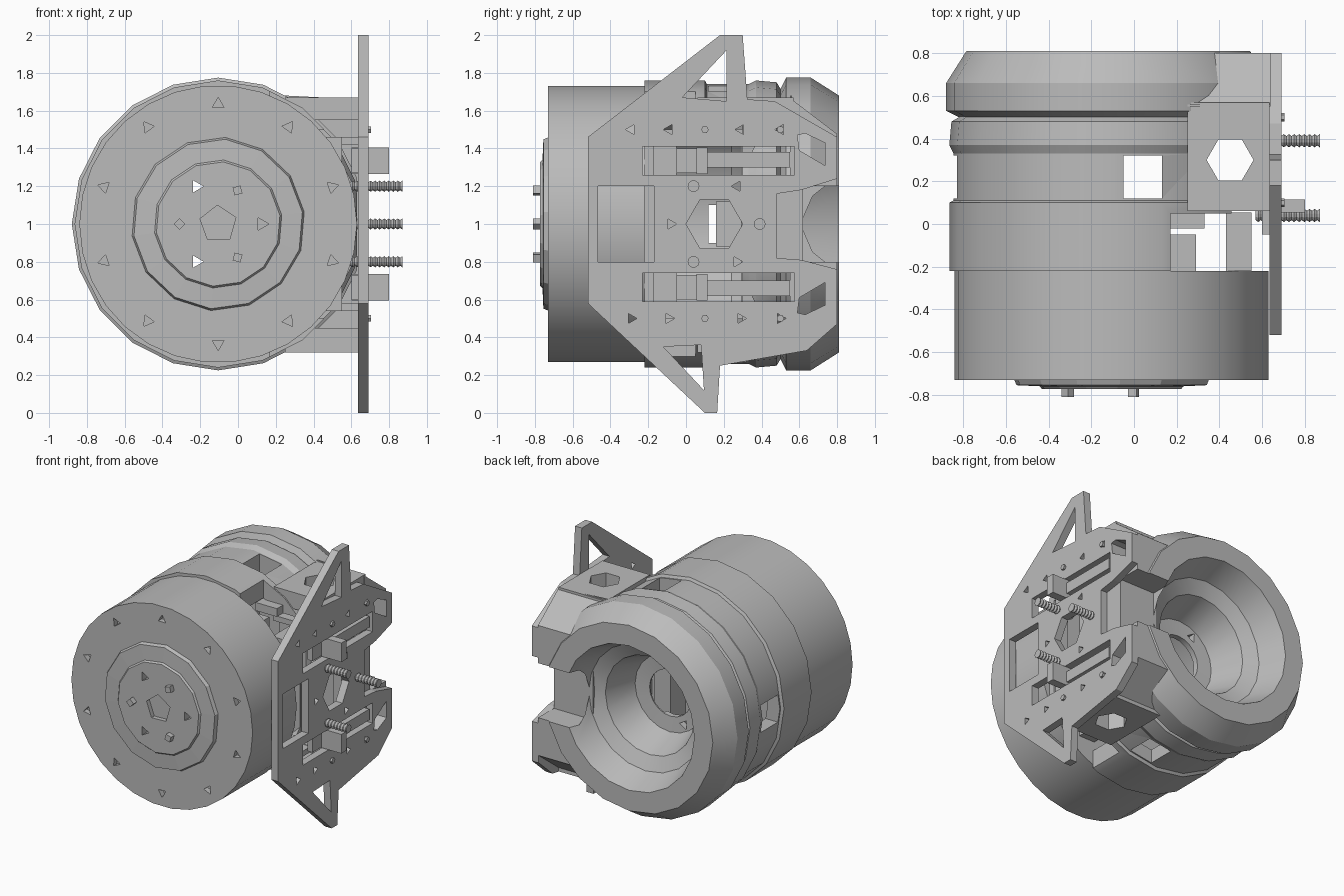
import bpy, bmesh
from math import cos, sin, pi, radians

if "Cube" in bpy.data.objects:
    bpy.data.objects.remove(bpy.data.objects["Cube"])

grey = bpy.data.materials.new("mid_grey")
grey.use_nodes = True
grey.diffuse_color = (0.5, 0.5, 0.5, 1)
grey.node_tree.nodes["Principled BSDF"].inputs["Base Color"].default_value = (0.5, 0.5, 0.5, 1)

CX, CZ = -0.105, 1.0  # drum axis


def place(axis, u, v, w):
    return {"x": (w, u, v), "y": (u, w, v), "z": (u, v, w)}[axis]


def add_prism(bm, axis, pts, lo, hi):
    """Extrude a 2D outline along an axis."""
    rings = [[bm.verts.new(place(axis, u, v, w)) for u, v in pts] for w in (lo, hi)]
    n = len(pts)
    bm.faces.new(rings[0])
    bm.faces.new(rings[1][::-1])
    for i in range(n):
        j = (i + 1) % n
        bm.faces.new((rings[0][j], rings[0][i], rings[1][i], rings[1][j]))


def rect(u0, u1, v0, v1):
    return [(u0, v0), (u1, v0), (u1, v1), (u0, v1)]


def ngon(u, v, r, n, turn=0):
    return [(u + r * cos(2 * pi * i / n + radians(turn)),
             v + r * sin(2 * pi * i / n + radians(turn))) for i in range(n)]


def polar(r, angle):
    """Point in the front plane around the drum axis."""
    return CX + r * cos(radians(angle)), CZ + r * sin(radians(angle))


def mirrored(pts):
    """Flip an outline about the mid height."""
    return [(u, 2 * CZ - v) for u, v in pts]


def finish(name, bm):
    # separate solids each get outward normals
    bmesh.ops.recalc_face_normals(bm, faces=bm.faces[:])
    me = bpy.data.meshes.new(name)
    bm.to_mesh(me)
    bm.free()
    me.materials.append(grey)
    ob = bpy.data.objects.new(name, me)
    bpy.context.collection.objects.link(ob)
    return ob


def shade(ob, angle):
    bpy.ops.object.select_all(action="DESELECT")
    ob.select_set(True)
    bpy.context.view_layer.objects.active = ob
    bpy.ops.object.shade_smooth_by_angle(angle=radians(angle))


def prisms(name, *specs):
    bm = bmesh.new()
    for s in specs:
        add_prism(bm, *s)
    return finish(name, bm)


def lathe(name, axis, u, v, profile, n, closed=False, turn=0):
    """Spin (radius, position) points about an axis; a closed profile makes a shell."""
    bm = bmesh.new()
    rings = [[bm.verts.new(place(axis, a, b, w)) for a, b in ngon(u, v, r, n, turn)]
             for r, w in profile]
    pairs = list(zip(rings, rings[1:]))
    if closed:
        pairs.append((rings[-1], rings[0]))
    else:
        bm.faces.new(rings[0])
        bm.faces.new(rings[-1])
    for a, b in pairs:
        for i in range(n):
            j = (i + 1) % n
            bm.faces.new((a[i], a[j], b[j], b[i]))
    return finish(name, bm)


def cut(ob, *specs):
    """Subtract a group of separate prisms from a part."""
    cutter = prisms("cutter", *specs)
    cutter.hide_render = True
    mod = ob.modifiers.new("cut", "BOOLEAN")
    mod.operation, mod.solver, mod.object = "DIFFERENCE", "EXACT", cutter
    deps = bpy.context.evaluated_depsgraph_get()
    new = bpy.data.meshes.new_from_object(ob.evaluated_get(deps))
    ob.modifiers.clear()
    ob.data = new
    bpy.data.objects.remove(cutter)


# Front drum with a ring of bolt holes
hub_holes = [("y", ngon(*polar(0.23, a), 0.038, 3, a), -0.9, d)
             for a, d in ((0, -0.7), (120, 0.5), (240, 0.5))]
drum = lathe("front_drum", "y", CX, CZ, [(0.735, -0.22), (0.735, -0.73)], 30)
cut(drum, *hub_holes, *[("y", ngon(*polar(0.635, a), 0.035, 3, a), -0.8, -0.69)
                        for a in range(18, 378, 36)])
shade(drum, 30)

# Raised stepped hub with a five-sided socket and three pins
hub = lathe("drum_hub", "y", CX, CZ,
            [(0.46, -0.73), (0.45, -0.755), (0.34, -0.76), (0.33, -0.772)], 14, turn=8)
cut(hub, ("y", ngon(CX, CZ, 0.1, 5, 20), -0.9, -0.74), *hub_holes)
prisms("hub_pins", *[("y", ngon(*polar(0.205, a), 0.03, 4, a), -0.81, -0.76)
                     for a in (60, 180, 300)])

# Rear housing: a grooved shell with a stepped funnel open at the back
housing = lathe("rear_housing", "y", CX, CZ,
                [(0.76, -0.22), (0.76, 0.1), (0.74, 0.11), (0.74, 0.33), (0.76, 0.37),
                 (0.75, 0.48), (0.715, 0.5), (0.775, 0.53), (0.775, 0.66), (0.68, 0.81),
                 (0.53, 0.81), (0.46, 0.62), (0.36, 0.57), (0.28, 0.34), (0.17, 0.33),
                 (0.17, 0.29), (0.6, 0.29), (0.64, 0.24), (0.64, -0.22)], 20, closed=True)
cut(housing, ("y", rect(0.17, 1, 0, 2), -0.3, 0.05))
cut(housing, ("z", rect(-0.05, 0.13, 0.12, 0.32), 0, 2))
cut(housing, ("x", rect(0.12, 0.32, 0.9, 1.1), -1, -0.5))
cut(housing, ("y", rect(0.35, 1, 0.8, 1.2), 0.61, 1))
cut(housing, ("y", rect(0.3, 1, 0.5, 1.5), 0, 0.3))
cut(housing, ("y", rect(0.63, 1, 0.1, 1.9), -0.4, 1))
cut(housing, *hub_holes)
hex_hole = ngon(0.45, 0.3, 0.11, 6)
cut(housing, ("z", hex_hole, 0, 2))
shade(housing, 25)
prisms("window_backing", ("x", rect(0.16, 0.32, 0.88, 1.12), -0.62, -0.57))

# Rear arms joining the housing ring to the plate, with sloped outer corners
arm = [(0.25, 1.4), (0.42, 1.2), (0.64, 1.2), (0.64, 1.66), (0.25, 1.68)]
slope = [(0.56, 1.66), (0.9, 1.4), (0.9, 1.8), (0.56, 1.8)]
corner = [(0.59, 1.47), (0.63, 1.48), (0.735, 1.43), (0.735, 1.31), (0.6, 1.39)]
for label, flip in (("upper", list), ("lower", mirrored)):
    ob = prisms(label + "_arm", ("y", flip(arm), 0.55, 0.8))
    cut(ob, ("x", flip(slope), 0, 1), ("x", flip(corner), 0.45, 1))

# Solid wall between the arms, closing the housing toward the plate
prisms("rear_wall", ("x", rect(0.48, 0.62, 0.8, 1.2), 0.32, 0.637))

# Upper and lower mounting shelves with a hexagonal hole
for label, z0, z1 in (("upper", 1.55, 1.67), ("lower", 0.32, 0.45)):
    shelf = prisms(label + "_shelf", ("z", rect(0.25, 0.635, 0.06, 0.57), z0, z1))
    cut(shelf, ("z", hex_hole, z0 - 0.1, z1 + 0.1))

# Inner brackets between housing and plate
prisms("inner_brackets", *[("z", rect(*b), *z) for z in ((0.54, 0.58), (1.42, 1.46))
                           for b in ((0.43, 0.55, -0.22, 0.055), (0.24, 0.635, 0.06, 0.14),
                                     (0.24, 0.635, 0.46, 0.55))])
prisms("inner_post", ("z", rect(0.43, 0.55, -0.22, -0.17), 0.58, 1.42))
prisms("drum_block", ("z", rect(0.16, 0.29, -0.22, -0.05), 0.5, 1.5))
prisms("housing_lugs", *[("z", rect(0.15, 0.33, -0.02, 0.07), *z)
                         for z in ((0.44, 0.5), (1.5, 1.56))])

# Side plate outline, then its openings and pin holes
plate = prisms("side_plate", ("x", [
    (0.18, 2), (0.3, 2), (0.325, 1.66), (0.47, 1.65), (0.8, 1.46), (0.8, 1.24), (0.61, 1.18),
    (0.48, 1.16), (0.48, 0.82), (0.61, 0.81), (0.8, 0.76), (0.8, 0.47), (0.64, 0.33),
    (0.18, 0.25), (0.165, 0), (0.1, 0), (-0.52, 0.58), (-0.52, 1.46)], 0.635, 0.69))
slot = rect(-0.23, 0.575, 1.26, 1.41)
for shape in (slot, mirrored(slot), corner, mirrored(corner), rect(-0.465, -0.17, 0.8, 1.2),
              ngon(0.15, 1, 0.15, 6), [(0.215, 1.92), (0.215, 1.65), (-0.02, 1.67)],
              [(0.095, 0.12), (0.08, 0.36), (-0.12, 0.35)]):
    cut(plate, ("x", shape, 0.5, 0.8))
pins = [(y, z) for y in (-0.29, -0.09, 0.29, 0.5) for z in (0.5, 1.5)]
pins += [(0.27, 0.8), (0.27, 1.2), (-0.08, 1.0)]
cut(plate, *[("x", ngon(y, z, 0.03, 3, 60 * i), 0.5, 0.8) for i, (y, z) in enumerate(pins)])
prisms("plate_studs", *[("x", ngon(y, z, 0.02, 6), 0.67, 0.705)
                        for y in (0.1, 0.5) for z in (0.5, 1.5)])

# Sliding clamps running in the slots
rail = rect(0.1, 0.55, 1.3, 1.38)
block = rect(0.055, 0.115, 1.265, 1.405)
back = rect(-0.05, 0.06, 1.27, 1.4)
prisms("slot_rails", *[("x", p, 0.6, 0.68) for p in (rail, mirrored(rail))])
prisms("slot_blocks", *[("x", p, 0.6, 0.8) for p in (block, mirrored(block))])
prisms("slot_backs", *[("x", p, 0.6, 0.64) for p in (back, mirrored(back))])

# Threaded screws
for i, (y, z) in enumerate(((0.04, 1.2), (0.04, 0.8), (0.39, 1.0))):
    thread = [(0.022 + 0.009 * (k % 2), 0.57 + 0.012 * k) for k in range(26)]
    lathe("screw_%d" % (i + 1), "x", y, z, thread, 10)
